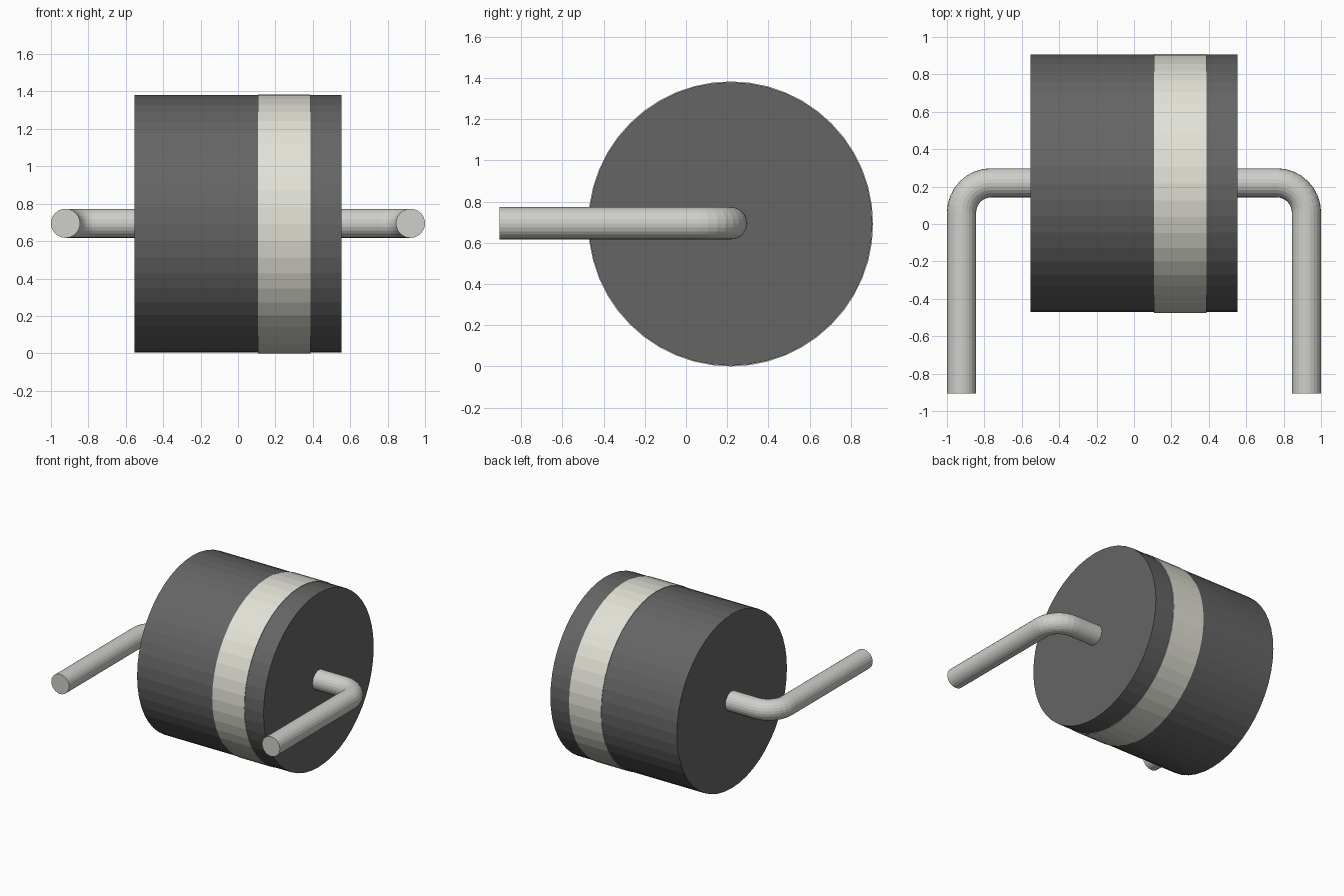
import bpy
from math import pi, sin, cos

if "Cube" in bpy.data.objects:
    bpy.data.objects.remove(bpy.data.objects["Cube"])

CY, CZ = 0.217, 0.692      # body axis position


def material(name, rgb):
    m = bpy.data.materials.new(name)
    m.diffuse_color = (*rgb, 1)
    m.use_nodes = True
    m.node_tree.nodes["Principled BSDF"].inputs["Base Color"].default_value = m.diffuse_color
    return m


dark = material("dark_plastic", (0.13, 0.13, 0.13))
cream = material("cream_paint", (0.76, 0.76, 0.68))
metal = material("lead_metal", (0.62, 0.62, 0.59))


def drum(name, x0, x1, radius, mat):
    bpy.ops.mesh.primitive_cylinder_add(
        vertices=48, radius=radius, depth=x1 - x0,
        location=((x0 + x1) / 2, CY, CZ), rotation=(0, pi / 2, 0))
    ob = bpy.context.object
    ob.name = name
    ob.data.materials.append(mat)


# Cylindrical body and the slightly raised polarity band
drum("body", -0.553, 0.553, 0.688, dark)
drum("polarity_band", 0.107, 0.387, 0.692, cream)


# Bent wire lead: out of the end face, round a bend, then forward
def lead(name, side):
    r, bend = 0.078, 0.158
    x, y = 1 - r, 0.22
    path = [(0.5, y)]
    for i in range(9):
        a = pi / 2 * (1 - i / 8)
        path.append((x - bend + bend * cos(a), y - bend + bend * sin(a)))
    path.append((x, -0.905))
    cu = bpy.data.curves.new(name, 'CURVE')
    cu.dimensions = '3D'
    cu.bevel_depth = r
    cu.bevel_resolution = 10
    cu.use_fill_caps = True
    sp = cu.splines.new('POLY')
    sp.use_smooth = False
    sp.points.add(len(path) - 1)
    for p, (px, py) in zip(sp.points, path):
        p.co = (side * px, py, 0.695, 1)
    cu.materials.append(metal)
    ob = bpy.data.objects.new(name, cu)
    bpy.context.collection.objects.link(ob)
    # Turn the swept wire into a mesh
    bpy.ops.object.select_all(action='DESELECT')
    ob.select_set(True)
    bpy.context.view_layer.objects.active = ob
    bpy.ops.object.convert(target='MESH')


lead("right_lead", 1)
lead("left_lead", -1)
